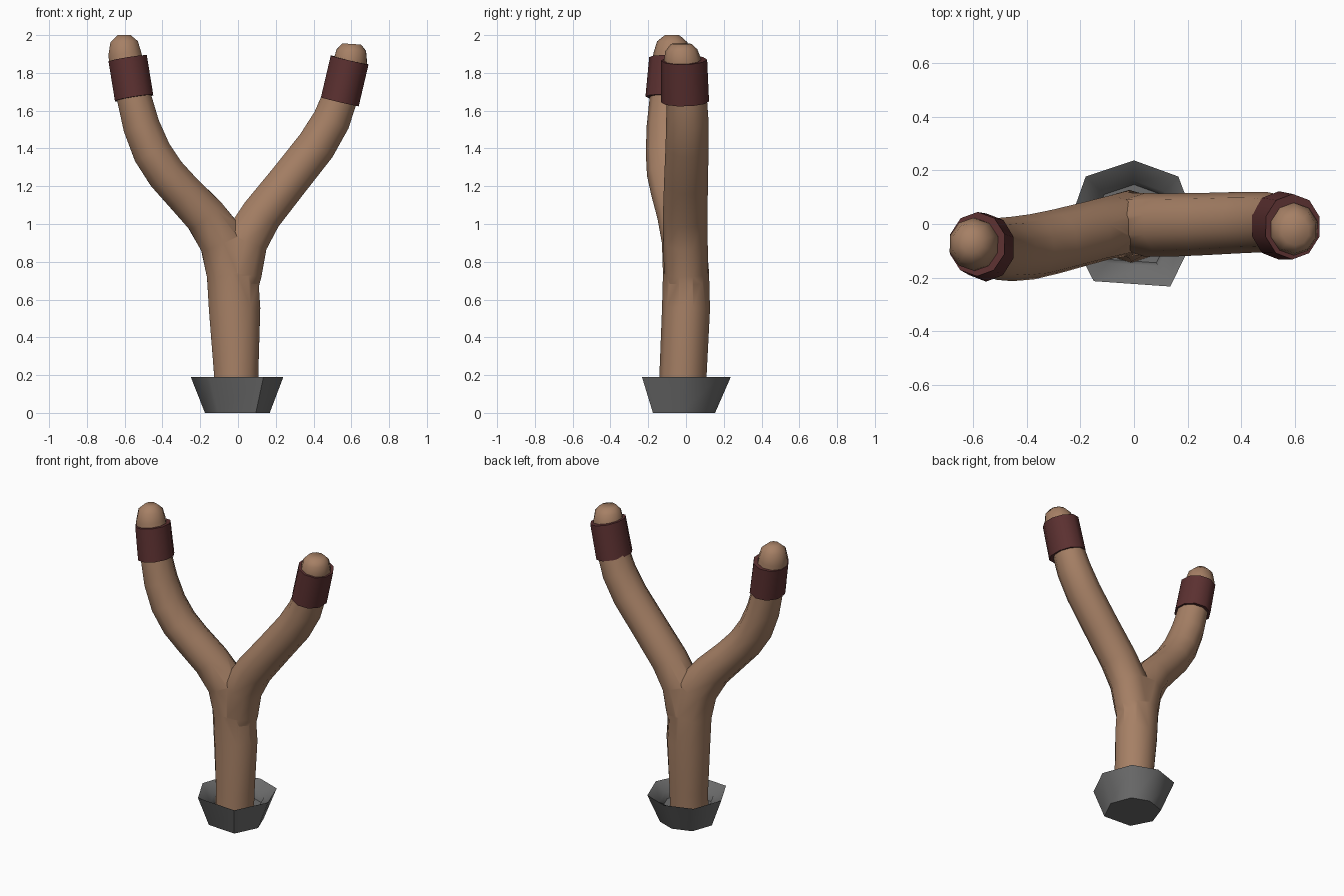
import bpy, bmesh, math
from mathutils import Vector

if "Cube" in bpy.data.objects:
    bpy.data.objects.remove(bpy.data.objects["Cube"])


def material(name, rgb):
    m = bpy.data.materials.new(name)
    m.diffuse_color = (*rgb, 1)
    m.use_nodes = True
    m.node_tree.nodes["Principled BSDF"].inputs["Base Color"].default_value = m.diffuse_color
    return m


WOOD = material("brown wood", (0.38, 0.215, 0.13))
MAROON = material("dark red wrap", (0.105, 0.03, 0.03))
GREY = material("grey metal", (0.15, 0.15, 0.15))


def loft(name, rings, mat, angle):
    """Skin a list of equal-sized point rings, capping both ends."""
    bm = bmesh.new()
    loops = [[bm.verts.new(p) for p in ring] for ring in rings]
    n = len(loops[0])
    for a, b in zip(loops, loops[1:]):
        for i in range(n):
            j = (i + 1) % n
            bm.faces.new((a[i], a[j], b[j], b[i]))
    bm.faces.new(loops[0][::-1])
    bm.faces.new(loops[-1])
    bmesh.ops.recalc_face_normals(bm, faces=bm.faces)
    me = bpy.data.meshes.new(name)
    bm.to_mesh(me)
    bm.free()
    me.materials.append(mat)
    ob = bpy.data.objects.new(name, me)
    bpy.context.collection.objects.link(ob)
    smooth(ob, angle)
    return ob


def smooth(ob, angle):
    bpy.ops.object.select_all(action='DESELECT')
    ob.select_set(True)
    bpy.context.view_layer.objects.active = ob
    bpy.ops.object.shade_smooth_by_angle(angle=math.radians(angle))


def tube(name, path, mat, sides=10, angle=60):
    """Sweep an ellipse along rows of (x, y, z, width radius, depth radius)."""
    pts = [Vector(p[:3]) for p in path]
    rings = []
    for k, p in enumerate(path):
        t = (pts[min(k + 1, len(pts) - 1)] - pts[max(k - 1, 0)]).normalized()
        side = Vector((0, 1, 0)).cross(t).normalized()
        depth = t.cross(side)
        rings.append([pts[k] + side * p[3] * math.cos(a) + depth * p[4] * math.sin(a)
                      for a in (2 * math.pi * (i + 0.5) / sides for i in range(sides))])
    return loft(name, rings, mat, angle)


# Forked branch: handle with left prong, joined to the right prong
branch = tube("forked_branch", [
    (-0.01, -0.02, 0.09, 0.122, 0.125), (-0.01, -0.015, 0.22, 0.124, 0.125),
    (-0.018, 0.0, 0.55, 0.143, 0.127), (-0.03, 0.0, 0.74, 0.143, 0.122),
    (-0.08, -0.01, 0.91, 0.132, 0.118), (-0.175, -0.035, 1.045, 0.116, 0.118),
    (-0.29, -0.065, 1.165, 0.109, 0.12), (-0.38, -0.085, 1.265, 0.108, 0.122),
    (-0.455, -0.093, 1.38, 0.107, 0.12), (-0.512, -0.093, 1.52, 0.102, 0.115),
    (-0.548, -0.088, 1.66, 0.096, 0.105), (-0.578, -0.08, 1.8, 0.093, 0.1),
    (-0.6, -0.075, 1.9, 0.092, 0.098), (-0.603, -0.073, 1.965, 0.076, 0.08),
    (-0.604, -0.072, 2.0, 0.036, 0.038)], WOOD)
prong = tube("right_prong", [
    (-0.01, 0.0, 0.58, 0.10, 0.09), (0.0, 0.0, 0.74, 0.132, 0.116),
    (0.04, -0.003, 0.91, 0.125, 0.118), (0.125, -0.004, 1.05, 0.115, 0.118),
    (0.265, 0.0, 1.225, 0.111, 0.116), (0.415, 0.006, 1.415, 0.11, 0.114),
    (0.495, 0.007, 1.55, 0.105, 0.112), (0.54, 0.004, 1.67, 0.098, 0.106),
    (0.572, -0.008, 1.78, 0.093, 0.1), (0.597, -0.02, 1.87, 0.092, 0.098),
    (0.6, -0.025, 1.92, 0.082, 0.085), (0.602, -0.025, 1.953, 0.052, 0.055)], WOOD)
join = branch.modifiers.new("join", 'BOOLEAN')
join.operation = 'UNION'
join.solver = 'EXACT'
join.object = prong
bpy.context.view_layer.objects.active = branch
bpy.ops.object.modifier_move_to_index(modifier="join", index=0)
bpy.ops.object.modifier_apply(modifier="join")
bpy.data.objects.remove(prong)
smooth(branch, 60)

# Wraps around the prong ends
tube("left_wrap", [(-0.55, -0.088, 1.667, 0.108, 0.127),
                   (-0.584, -0.075, 1.876, 0.108, 0.12)], MAROON)
tube("right_wrap", [(0.539, -0.005, 1.647, 0.108, 0.127),
                    (0.591, -0.01, 1.868, 0.108, 0.122)], MAROON)

# Seven-sided cup at the foot of the handle
outline = [(0, .237), (-.18, .177), (-.25, -.02), (-.15, -.213),
           (.135, -.233), (.24, -.02), (.165, .177)]
profile = [(0.70, 0.0), (1.0, 0.19), (0.68, 0.14), (0.62, 0.10)]
loft("foot_cup", [[(x * s, y * s - 0.012 * (z == 0), z) for x, y in outline]
                  for s, z in profile], GREY, 58)
